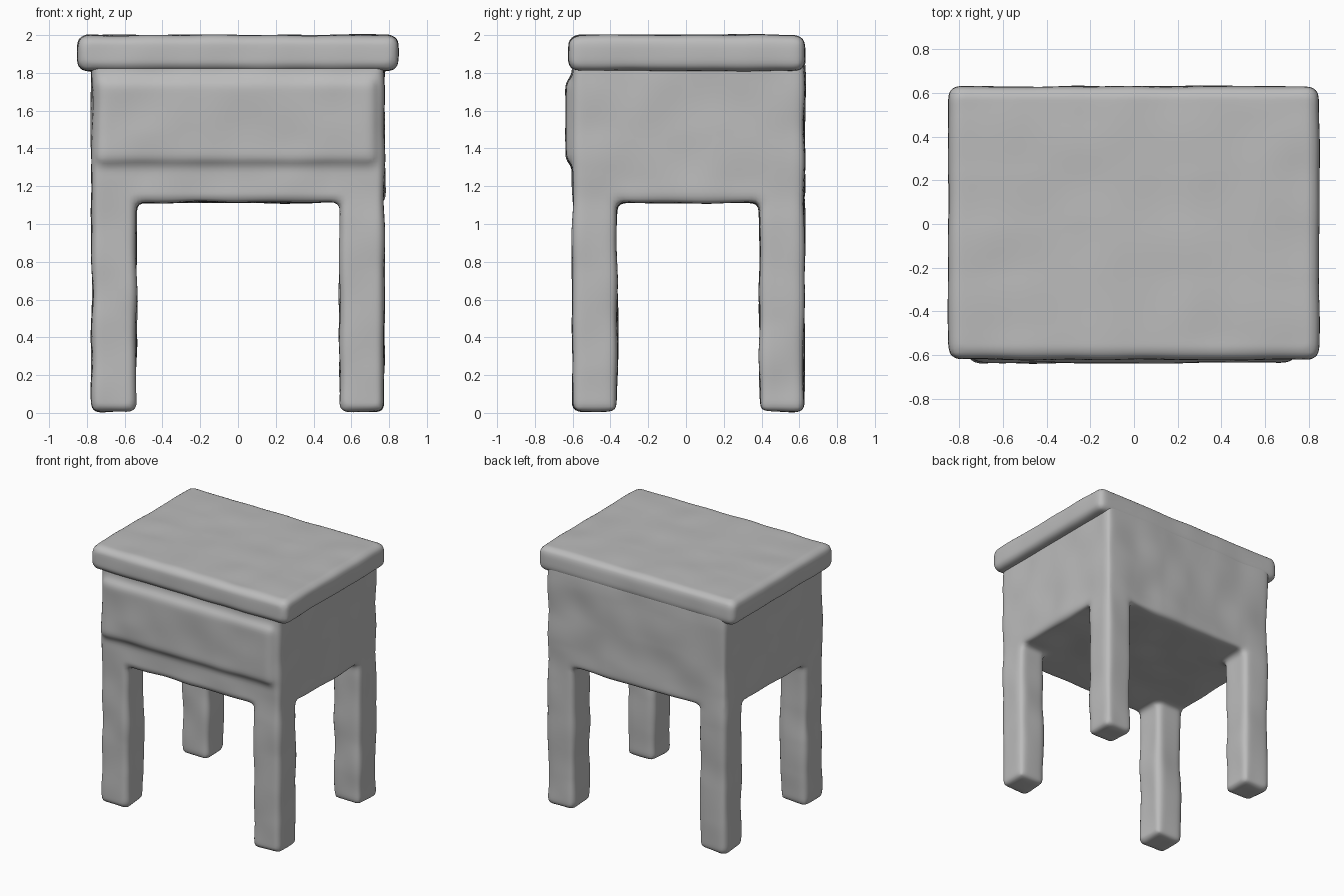
import bpy, bmesh
from mathutils import Matrix, Vector, noise

if "Cube" in bpy.data.objects:
    bpy.data.objects.remove(bpy.data.objects["Cube"], do_unlink=True)

clay = bpy.data.materials.new("clay grey")
clay.use_nodes = True
grey = (0.5, 0.5, 0.5, 1)
clay.diffuse_color = grey
clay.node_tree.nodes["Principled BSDF"].inputs["Base Color"].default_value = grey


def add_box(bm, low, high, radius):
    """Rounded box between two corners."""
    low, high = Vector(low), Vector(high)
    part = bmesh.new()
    bmesh.ops.create_cube(part, size=1, matrix=Matrix.Translation((low + high) / 2)
                          @ Matrix.Diagonal((high - low).to_4d()))
    bmesh.ops.bevel(part, geom=part.edges[:], offset=radius, segments=4,
                    profile=0.5, affect="EDGES")
    mesh = bpy.data.meshes.new("part")
    part.to_mesh(mesh)
    part.free()
    bm.from_mesh(mesh)
    bpy.data.meshes.remove(mesh)


def hand_shaped(name, boxes, wobble):
    """Fuse rounded boxes into one soft, slightly uneven surface."""
    bm = bmesh.new()
    for box in boxes:
        add_box(bm, *box)
    mesh = bpy.data.meshes.new(name)
    bm.to_mesh(mesh)
    bm.free()
    obj = bpy.data.objects.new(name, mesh)
    bpy.context.collection.objects.link(obj)
    remesh = obj.modifiers.new("fuse", "REMESH")
    remesh.mode = "VOXEL"
    remesh.voxel_size = 0.02
    soften = obj.modifiers.new("soften", "SMOOTH")
    soften.iterations = 6
    bpy.context.view_layer.update()
    fused = bpy.data.meshes.new_from_object(
        obj.evaluated_get(bpy.context.evaluated_depsgraph_get()))
    obj.modifiers.clear()
    obj.data = fused
    bpy.data.meshes.remove(mesh)
    fused.name = name
    # Gentle hand-made unevenness
    normals = [v.normal.copy() for v in fused.vertices]
    for v, n in zip(fused.vertices, normals):
        v.co += n * wobble * noise.noise(v.co * 4)
    fused.materials.clear()
    fused.materials.append(clay)
    fused.shade_smooth()
    return obj


# Cabinet body and bulging drawer front
boxes = [
    ((-0.775, -0.6, 1.115), (0.775, 0.625, 1.9), 0.03),
    ((-0.75, -0.637, 1.32), (0.73, -0.5, 1.77), 0.035),
]
# Four square legs
for x in (-0.657, 0.657):
    for y in (-0.483, 0.507):
        boxes.append(((x - 0.118, y - 0.118, 0.005), (x + 0.118, y + 0.118, 1.3), 0.035))
# Fused stand, then the overhanging slab
hand_shaped("cabinet_and_legs", boxes, 0.012)
hand_shaped("table_top", [((-0.85, -0.622, 1.81), (0.85, 0.632, 2.0), 0.05)], 0.008)
